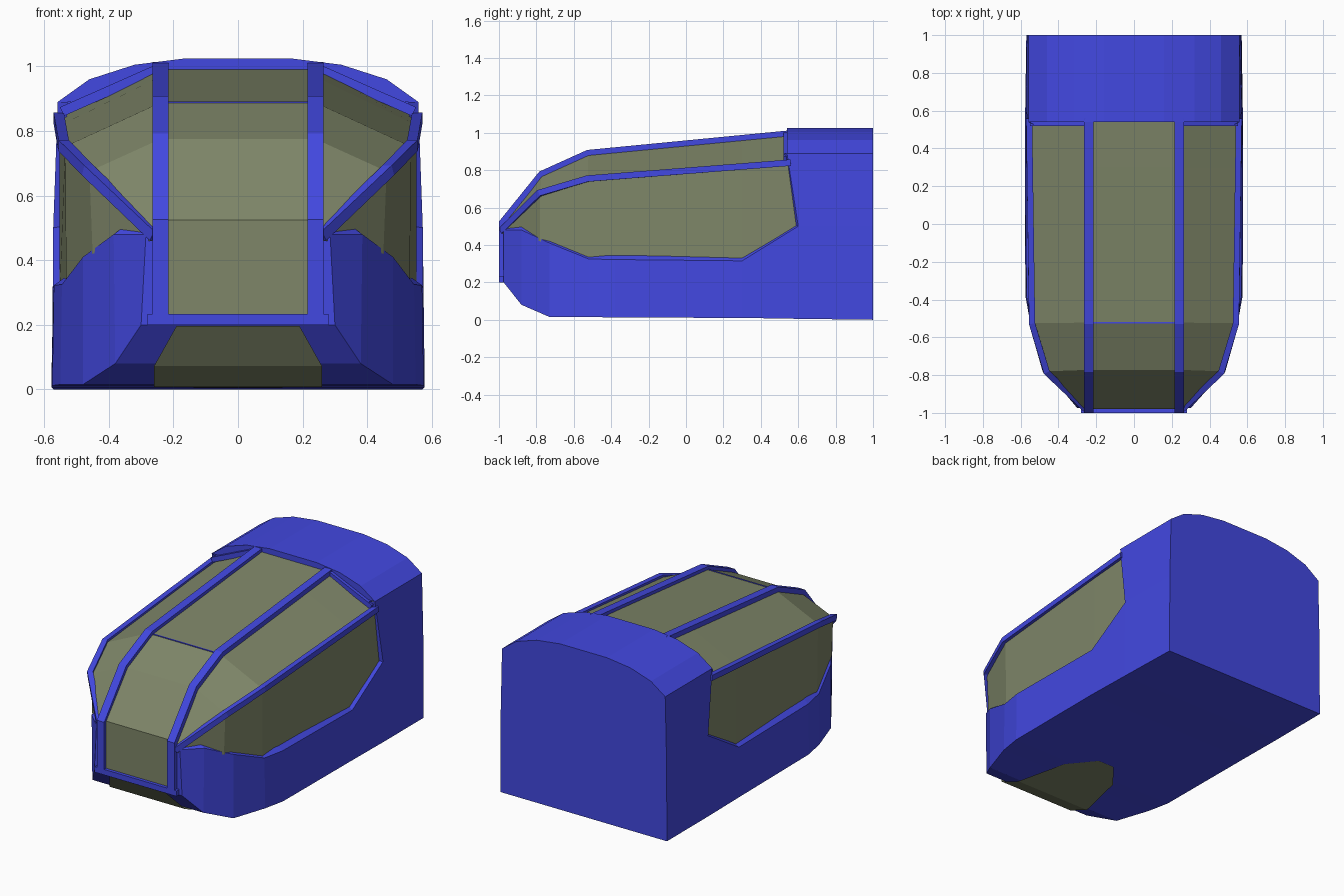
import bpy, bmesh
from mathutils import Vector

if "Cube" in bpy.data.objects:
    bpy.data.objects.remove(bpy.data.objects["Cube"])


def material(name, rgb):
    m = bpy.data.materials.new(name)
    m.diffuse_color = (*rgb, 1)
    m.use_nodes = True
    m.node_tree.nodes["Principled BSDF"].inputs["Base Color"].default_value = m.diffuse_color
    return m


BLUE = material("blue_paint", (0.055, 0.065, 0.75))
GLASS = material("tinted_glass", (0.21, 0.24, 0.14))


def finish(name, bm, mat):
    bmesh.ops.remove_doubles(bm, verts=bm.verts, dist=0.0005)
    bmesh.ops.recalc_face_normals(bm, faces=bm.faces)
    me = bpy.data.meshes.new(name)
    bm.to_mesh(me)
    bm.free()
    me.materials.append(mat)
    ob = bpy.data.objects.new(name, me)
    bpy.context.collection.objects.link(ob)
    return ob


def face(bm, pts):
    bm.faces.new([bm.verts.new(p) for p in pts])


def both(bm, pts):
    """Face plus its mirror image across x = 0."""
    face(bm, pts)
    face(bm, [(-x, y, z) for x, y, z in reversed(pts)])


def span(bm, a, b):
    """Face crossing the centre line between edge a-b and its mirror."""
    face(bm, [a, b, (-b[0], b[1], b[2]), (-a[0], a[1], a[2])])


def beam(name, pts, w, d, side, mirror=True):
    """Mitred rectangular bar along a path; side is its width direction."""
    bm = bmesh.new()
    P = [Vector(p) for p in pts]
    side = Vector(side)
    rings = []
    for i, p in enumerate(P):
        t0 = (P[i] - P[i - 1]).normalized() if i else (P[1] - P[0]).normalized()
        t1 = (P[i + 1] - P[i]).normalized() if i < len(P) - 1 else t0
        t = (t0 + t1).normalized()
        s = (side - t * side.dot(t)).normalized()
        n = t.cross(s) / max(t.dot(t1), 0.6)
        rings.append([p + s * a * w / 2 + n * b * d / 2
                      for a, b in ((-1, -1), (1, -1), (1, 1), (-1, 1))])
    put = both if mirror else face
    for r, q in zip(rings, rings[1:]):
        for k in range(4):
            j = (k + 1) % 4
            put(bm, [tuple(v) for v in (r[k], r[j], q[j], q[k])])
    for r in (rings[0], rings[-1]):
        put(bm, [tuple(v) for v in r])
    return finish(name, bm, BLUE)


# Hull: stations of y, floor x, floor z, sill x, sill z
stations = [(-.975, .30, .20, .285, .48), (-.88, .38, .08, .385, .48),
            (-.73, .48, .015, .48, .41), (-.52, .55, .015, .545, .325),
            (-.38, .575, .012, .57, .322), (.3, .578, .01, .572, .315),
            (.6, .576, .005, .572, .50)]
floor = [(fx, y, fz) for y, fx, fz, sx, sz in stations]
sill = [(sx, y, sz) for y, fx, fz, sx, sz in stations]
bm = bmesh.new()
for i in range(len(stations) - 1):
    both(bm, [floor[i], floor[i + 1], sill[i + 1], sill[i]])
    span(bm, floor[i], floor[i + 1])
span(bm, floor[0], sill[0])
back_floor, back_mid, back_top = (.57, 1, 0), (.567, 1, .5), (.558, 1, .89)
front_top = (.558, .54, .89)
both(bm, [floor[-1], back_floor, back_mid, sill[-1]])
both(bm, [sill[-1], back_mid, back_top, front_top])
span(bm, floor[-1], back_floor)
span(bm, back_floor, back_mid)
span(bm, back_mid, back_top)
# rear roof arc with end caps
arc = [(.558, .89), (.46, .96), (.32, 1.005), (.16, 1.025)]
arc += [(-x, z) for x, z in reversed(arc)]
for (x0, z0), (x1, z1) in zip(arc, arc[1:]):
    face(bm, [(x0, .54, z0), (x0, 1, z0), (x1, 1, z1), (x1, .54, z1)])
for y in (.54, 1):
    face(bm, [(x, y, z) for x, z in arc])
finish("hull", bm, BLUE)

# Bevelled rim around the side window
bm = bmesh.new()
rim = sill + [front_top]
inner = [(x - .03, y, z + .022) for x, y, z in sill[:-1]]
inner += [(.54, .583, .505), (.528, .525, .89)]
for i in range(len(rim) - 1):
    both(bm, [rim[i], rim[i + 1], inner[i + 1], inner[i]])
finish("window_rim", bm, BLUE)

# Canopy glass: sill, side beam and roof edge lines
low = [(.272, -.98, .46), (.45, -.78, .42), (.532, -.52, .31),
       (.552, .3, .30), (.552, .62, .48)]
mid = [(.275, -.98, .485), (.46, -.78, .675), (.535, -.525, .752),
       (.552, .3, .817), (.552, .62, .84)]
top = [(.24, -.98, .525), (.24, -.772, .775), (.24, -.522, .888),
       (.24, .3, .968), (.24, .62, .998)]
bm = bmesh.new()
for i in range(4):
    both(bm, [low[i], low[i + 1], mid[i + 1], mid[i]])
    both(bm, [mid[i], mid[i + 1], top[i + 1], top[i]])
    span(bm, top[i], top[i + 1])
both(bm, [low[0], mid[0], top[0], (.24, -.98, .46)])
span(bm, (.24, -.98, .21), top[0])
finish("canopy_glass", bm, GLASS)

# Chin window running under the nose
chin = [(.19, -.985, .197), (.26, -.885, .072), (.26, -.735, .008),
        (.185, -.41, .007), (.055, -.25, .006)]
bm = bmesh.new()
for a, b in zip(chin, chin[1:]):
    span(bm, a, b)
finish("chin_window", bm, GLASS)

# Frame bars over the glass
beam("roof_bar", [(.24, -.985, .205), (.24, -.985, .52), (.24, -.775, .78),
                  (.24, -.525, .893), (.24, .56, .998)], .05, .03, (1, 0, 0))
beam("side_bar", [(.255, -.982, .475), (.465, -.78, .678), (.54, -.525, .755),
                  (.555, .56, .84)], .034, .032, (0, 0, 1))
beam("nose_bar", [(-.28, -.985, .217), (.28, -.985, .217)], .034, .03,
     (0, 0, 1), mirror=False)
beam("roof_cross_bar", [(-.22, -.522, .888), (.22, -.522, .888)], .008, .006,
     (0, 1, 0), mirror=False)
beam("rear_header", [(.24, .535, .995), (.545, .535, .86)], .03, .03, (0, 1, 0))
